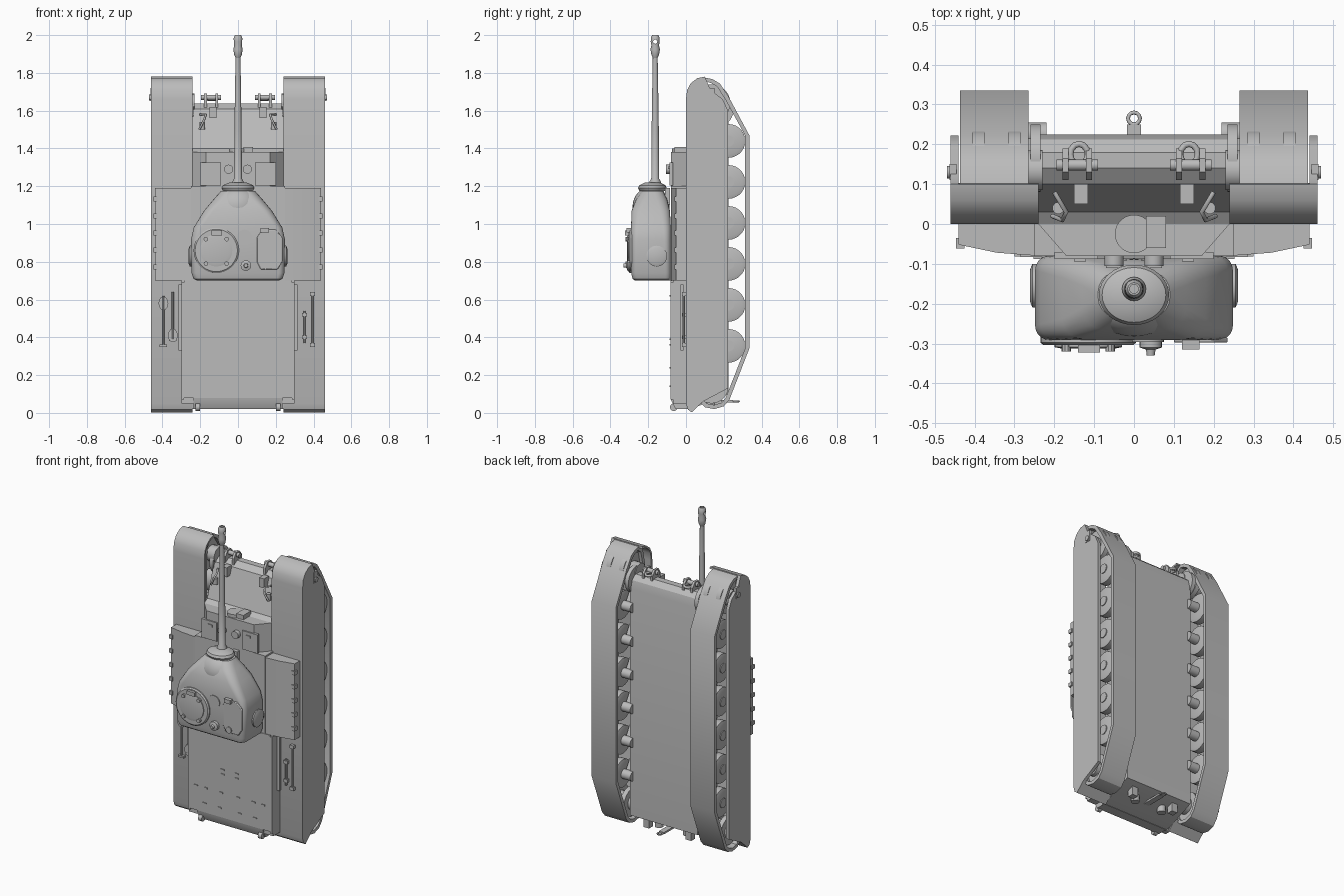
import bpy, bmesh, math
from mathutils import Vector

cube = bpy.data.objects.get("Cube")
if cube:
    bpy.data.objects.remove(cube)

GREY = (0.5, 0.5, 0.5, 1)
grey = bpy.data.materials.new("plain grey")
grey.use_nodes = True
grey.diffuse_color = GREY
for node in grey.node_tree.nodes:
    if node.type == 'BSDF_PRINCIPLED':
        node.inputs["Base Color"].default_value = GREY


def loft(name, rings, loop=False):
    """Skin a series of equal rings, capping the ends unless they loop."""
    bm = bmesh.new()
    vs = [[bm.verts.new(p) for p in ring] for ring in rings]
    n = len(vs[0])
    pairs = list(zip(vs, vs[1:])) + ([(vs[-1], vs[0])] if loop else [])
    for a, b in pairs:
        for i in range(n):
            j = (i + 1) % n
            bm.faces.new((a[i], a[j], b[j], b[i]))
    if not loop:
        bm.faces.new(vs[0][::-1])
        bm.faces.new(vs[-1])
    bmesh.ops.recalc_face_normals(bm, faces=bm.faces)
    me = bpy.data.meshes.new(name)
    bm.to_mesh(me)
    bm.free()
    me.materials.append(grey)
    ob = bpy.data.objects.new(name, me)
    bpy.context.collection.objects.link(ob)
    return ob


def prism(name, pts, axis, a, b):
    place = {'x': lambda p, t: (t, p[0], p[1]),
             'y': lambda p, t: (p[0], t, p[1]),
             'z': lambda p, t: (p[0], p[1], t)}[axis]
    return loft(name, [[place(p, t) for p in pts] for t in (a, b)])


def box(name, x0, x1, y0, y1, z0, z1):
    return prism(name, [(x0, y0), (x1, y0), (x1, y1), (x0, y1)], 'z', z0, z1)


def lathe(name, base, direction, steps, n=24, sx=1, sy=1):
    """Turn (distance, radius) steps around an axis."""
    q = Vector(direction).to_track_quat('Z', 'Y')
    turn = [2 * math.pi * i / n for i in range(n)]
    return loft(name, [[Vector(base) + q @ Vector((r * sx * math.cos(t), r * sy * math.sin(t), d))
                        for t in turn] for d, r in steps])


def cyl(name, p0, p1, r, n=20):
    d = Vector(p1) - Vector(p0)
    return lathe(name, p0, d, [(0, r), (d.length, r)], n)


def band(name, pts, x0, x1, thick, loop=False):
    """Plate of even thickness following a (y, z) path."""
    rings, n = [], len(pts)
    for i, p in enumerate(pts):
        a = pts[i - 1] if loop or i else p
        b = pts[(i + 1) % n] if loop or i < n - 1 else p
        d = Vector((b[0] - a[0], b[1] - a[1])).normalized()
        q = (p[0] + d.y * thick, p[1] - d.x * thick)
        rings.append([(x0, *p), (x1, *p), (x1, *q), (x0, *q)])
    return loft(name, rings, loop)


def rod(name, pts, r, closed=False):
    cu = bpy.data.curves.new(name, 'CURVE')
    cu.dimensions, cu.bevel_depth, cu.bevel_resolution = '3D', r, 2
    sp = cu.splines.new('POLY')
    sp.points.add(len(pts) - 1)
    for point, p in zip(sp.points, pts):
        point.co = (*p, 1)
    sp.use_cyclic_u = closed
    cu.materials.append(grey)
    ob = bpy.data.objects.new(name, cu)
    bpy.context.collection.objects.link(ob)


def bevel(ob, width, segments=2):
    m = ob.modifiers.new("bevel", 'BEVEL')
    m.width, m.segments = width, segments


# Hull: lower body with rounded nose, sloped front and rear overhang
prism("hull", [(.225, .1), (.225, 1.56), (.212, 1.61), (.18, 1.638), (.14, 1.638), (.1, 1.61),
               (.03, 1.4), (0, 1.38), (0, .02), (.05, .03)], 'x', -.24, .24)
prism("front_superstructure", [(-.24, .03), (-.24, 0), (-.17, -.08), (.17, -.08), (.24, 0), (.24, .03)],
      'z', 1.19, 1.38)
box("mid_superstructure", -.25, .25, -.08, .01, .65, 1.2)
prism("engine_deck", [(.01, .02), (.01, .7), (-.08, .7), (-.08, .07), (-.055, .02)], 'x', -.235, .235)
box("deck_wing", -.3, .3, -.07, .01, .05, .7)
box("deck_panel", -.285, .285, -.083, -.06, .08, .7)

# Running gear, fenders and fittings on both sides
track_path = [(.1, 1.775), (.14, 1.767), (.18, 1.743), (.225, 1.675), (.335, 1.47), (.335, .34),
              (.23, .07), (.2, .035), (.15, .02), (.1, .03), (.06, .07), (.04, .14), (.04, 1.65), (.06, 1.74)]
fender_path = [(.1, 1.78), (.06, 1.772), (.025, 1.745), (.006, 1.71), (0, 1.66),
               (0, .05), (.01, .018), (.03, .003), (.09, .06)]
skirt_path = fender_path + [(.222, .13), (.222, 1.6), (.195, 1.66), (.13, 1.71)]
for s, side in ((1, "left"), (-1, "right")):
    def nm(part):
        return side + "_" + part
    band(nm("track"), track_path[::-1], s * .265, s * .437, -.022, True)
    band(nm("fender"), fender_path, s * .24, s * .46, -.012)
    prism(nm("skirt"), skirt_path, 'x', s * .44, s * .46)
    for i in range(6):
        z = .355 + .217 * i
        for x in (.285, .365):
            lathe(nm("road_wheel"), (s * x, .225, z), (s, 0, 0),
                  [(0, .07), (.006, .089), (.049, .089), (.055, .07)], 28)
        cyl(nm("wheel_axle"), (s * .22, .225, z), (s * .425, .225, z), .03)
        prism(nm("suspension_arm"), [(.205, z - .02), (.245, z - .02), (.17, z + .1), (.13, z + .1)],
              'x', s * .24, s * .275)
    for part, y, z, r in (("drive_sprocket", .135, 1.64, .1), ("idler_wheel", .135, .14, .09)):
        for x in (.285, .375):
            cyl(nm(part), (s * x, y, z), (s * (x + .03), y, z), r, 28)
        cyl(nm(part + "_hub"), (s * .23, y, z), (s * .43, y, z), .05)
    cyl(nm("final_drive"), (s * .235, .165, 1.6), (s * .26, .165, 1.6), .085, 28)
    box(nm("skirt_bracket"), s * .445, s * .463, .11, .15, 1.65, 1.72)
    cyl(nm("skirt_pin"), (s * .44, .13, 1.67), (s * .47, .13, 1.67), .016)
    # stowage box with sloped lid
    prism(nm("stowage_box"), [(s * .24, .005), (s * .44, .005), (s * .44, -.052), (s * .345, -.072),
                              (s * .24, -.08)], 'z', .7, 1.19)
    for i in range(5):
        z = .76 + .09 * i
        box(nm("box_latch"), s * .425, s * .447, -.062, -.035, z, z + .025)
    # nose towing lugs and shackles
    for x in (.105, .165):
        prism(nm("tow_lug"), [(.19, 1.6), (.19, 1.66), (.165, 1.69), (.13, 1.69), (.11, 1.66), (.11, 1.6)],
              'x', s * x, s * (x + .015))
    cyl(nm("tow_pin"), (s * .09, .148, 1.67), (s * .195, .148, 1.67), .014)
    ring = [(s * .138 + .022 * math.cos(t * math.pi / 6), .175 + .026 * math.sin(t * math.pi / 6), 1.66)
            for t in range(12)]
    rod(nm("shackle"), ring, .008, True)
    box(nm("front_bracket"), s * .115, s * .15, .05, .1, 1.56, 1.62)
    # lamps, lamp guards and driver hatches
    cyl(nm("lamp"), (s * .19, .04, 1.5), (s * .19, .04, 1.54), .015)
    rod(nm("lamp_guard"), [(s * .2, .08, 1.58), (s * .17, .03, 1.58), (s * .18, .01, 1.55),
                           (s * .205, .02, 1.5)], .006)
    box(nm("driver_hatch"), s * .09, s * .2, -.088, -.07, 1.205, 1.325)
    box(nm("hatch_hinge"), s * .12, s * .15, -.094, -.08, 1.29, 1.305)
    cyl(nm("periscope"), (s * .05, -.07, 1.29), (s * .05, -.105, 1.29), .024)
    # deck edge rail, rear lugs and bolts
    box(nm("deck_rail"), s * .285, s * .3, -.082, -.06, .07, .69)
    box(nm("side_rod"), s * .3, s * .315, -.03, -.012, .33, .68)
    cyl(nm("rear_lug"), (s * .2, -.065, .03), (s * .225, -.065, .03), .02)
    for x, z in ((.07, .62), (.05, .39), (.05, .36), (.06, .24), (.17, .24), (.07, .14), (.18, .14), (.24, .24)):
        box(nm("deck_bolt"), s * x - .012, s * x + .012, -.088, -.08, z - .004, z + .004)
    # rear plate fittings
    cyl(nm("exhaust"), (s * .1, .13, .1), (s * .1, .13, .03), .025)
    box(nm("rear_bracket"), s * .13, s * .17, .15, .19, .03, .1)

# Ventilator disc on the driver's plate and rear towing eye
cyl("gun_port_disc", (0, -.025, 1.37), (0, -.025, 1.4), .048, 28)
box("port_hinge", .03, .08, -.06, .02, 1.37, 1.408)
prism("towing_eye_plate", [(-.018, .1), (.018, .1), (.018, .25), (-.018, .25)], 'z', .055, .067)
rod("towing_eye", [(.015 * math.cos(t * math.pi / 6), .265 + .015 * math.sin(t * math.pi / 6), .061)
                   for t in range(12)], .005, True)

# Turret: rounded sections tapering to the gun
def section(z, hx, y0, y1, r):
    pts = []
    for cx, cy, a in ((hx - r, y1 - r, 0), (r - hx, y1 - r, 1), (r - hx, y0 + r, 2), (hx - r, y0 + r, 3)):
        for k in range(6):
            t = (a + k / 5) * math.pi / 2
            pts.append((cx + r * math.cos(t), cy + r * math.sin(t), z))
    return pts


loft("turret", [section(*a) for a in (
    (.7, .215, -.27, -.08, .025), (.71, .235, -.283, -.08, .03), (.74, .246, -.29, -.08, .03),
    (.92, .248, -.291, -.08, .035), (.98, .235, -.291, -.08, .04), (1.07, .18, -.288, -.085, .05),
    (1.13, .13, -.265, -.1, .055), (1.175, .09, -.235, -.12, .05))])
lathe("turret_cheek", (0, -.185, 1.09), (0, 0, 1),
      [(.108 * math.sin(t * math.pi / 16), max(.002, math.cos(t * math.pi / 16))) for t in range(-8, 9)],
      32, .125, .098)
lathe("mantlet", (0, -.178, 1.165), (0, 0, 1),
      [(0, .055), (.012, .08), (.025, .088), (.04, .08), (.055, .045)], 32, 1, .86)
lathe("gun_barrel", (0, -.163, 1.2), (0, 0, 1),
      [(0, .03), (.025, .03), (.04, .021), (.3, .019), (.5, .016), (.68, .013), (.7, .015)], 20)
muzzle = lathe("muzzle_brake", (0, -.163, 1.88), (0, 0, 1),
               [(0, .013), (.015, .02), (.045, .025), (.065, .02), (.085, .024), (.11, .022), (.12, .016),
                (.12, .011), (.1, .011)], 20)
cutter = cyl("muzzle_cutter", (-.1, -.163, 1.965), (.1, -.163, 1.965), .011)
cutter.hide_render = True
cutter.hide_viewport = True
cut = muzzle.modifiers.new("side_ports", 'BOOLEAN')
cut.object = cutter

# Turret roof fittings
lathe("cupola", (-.115, -.28, .86), (0, -1, 0), [(0, .12), (.018, .12), (.024, .112)], 36)
lathe("cupola_lid", (-.115, -.3, .86), (0, -1, 0), [(0, .085), (.009, .085), (.012, .07)], 28)
for x, z in ((-.17, .92), (-.06, .92), (-.17, .79), (-.06, .79)):
    cyl("cupola_latch", (x, -.3, z), (x, -.32, z), .012, 10)
box("cupola_periscope", -.14, -.085, -.322, -.3, .94, .965)
loader = prism("loader_hatch", [(.12, .76), (.21, .76), (.235, .8), (.235, .93), (.2, .97), (.13, .97),
                                (.1, .93), (.1, .8)], 'y', -.285, -.298)
bevel(loader, .004)
box("loader_periscope", .12, .165, -.315, -.29, .955, .98)
cyl("roof_ring", (.035, -.28, .93), (.035, -.296, .93), .04, 28)
lathe("roof_vent", (.042, -.28, .78), (0, -1, 0), [(0, .028), (.03, .028), (.035, .012), (.05, .01)], 20)
cyl("aerial_base", (.145, -.28, .78), (.145, -.305, .78), .02)
for s in (1, -1):
    lathe("side_port", (s * .235, -.155, .83), (s, 0, 0), [(0, .055), (.02, .055), (.026, .04)], 28)
    box("mantlet_lug", s * .03, s * .07, -.11, -.085, 1.1, 1.19)

# Tools lying on the fenders
for name, x, z0, z1, blade in (("shovel", -.395, .35, .62, .58), ("spade", -.345, .38, .64, .41)):
    cyl(name + "_handle", (x, -.012, z0), (x, -.012, z1), .006, 10)
    prism(name + "_blade", [(x + .026 * math.cos(t * math.pi / 6), blade + .036 * math.sin(t * math.pi / 6))
                            for t in range(12)], 'y', -.016, .002)
    box(name + "_grip", x - .02, x + .02, -.018, 0, z0, z0 + .012)
cyl("crowbar", (.395, -.012, .35), (.395, -.012, .64), .006, 10)
cyl("hammer_handle", (.352, -.012, .37), (.352, -.012, .54), .006, 10)
for x, z in ((.395, .63), (.395, .36), (.352, .4), (.352, .52)):
    box("tool_clamp", x - .013, x + .013, -.02, 0, z - .01, z + .01)

# Smooth round parts, keep plate edges sharp
bpy.ops.object.select_all(action='DESELECT')
for ob in bpy.context.scene.objects:
    if ob.type == 'MESH' and not ob.hide_viewport:
        ob.select_set(True)
        bpy.context.view_layer.objects.active = ob
bpy.ops.object.shade_smooth_by_angle(angle=math.radians(32))
